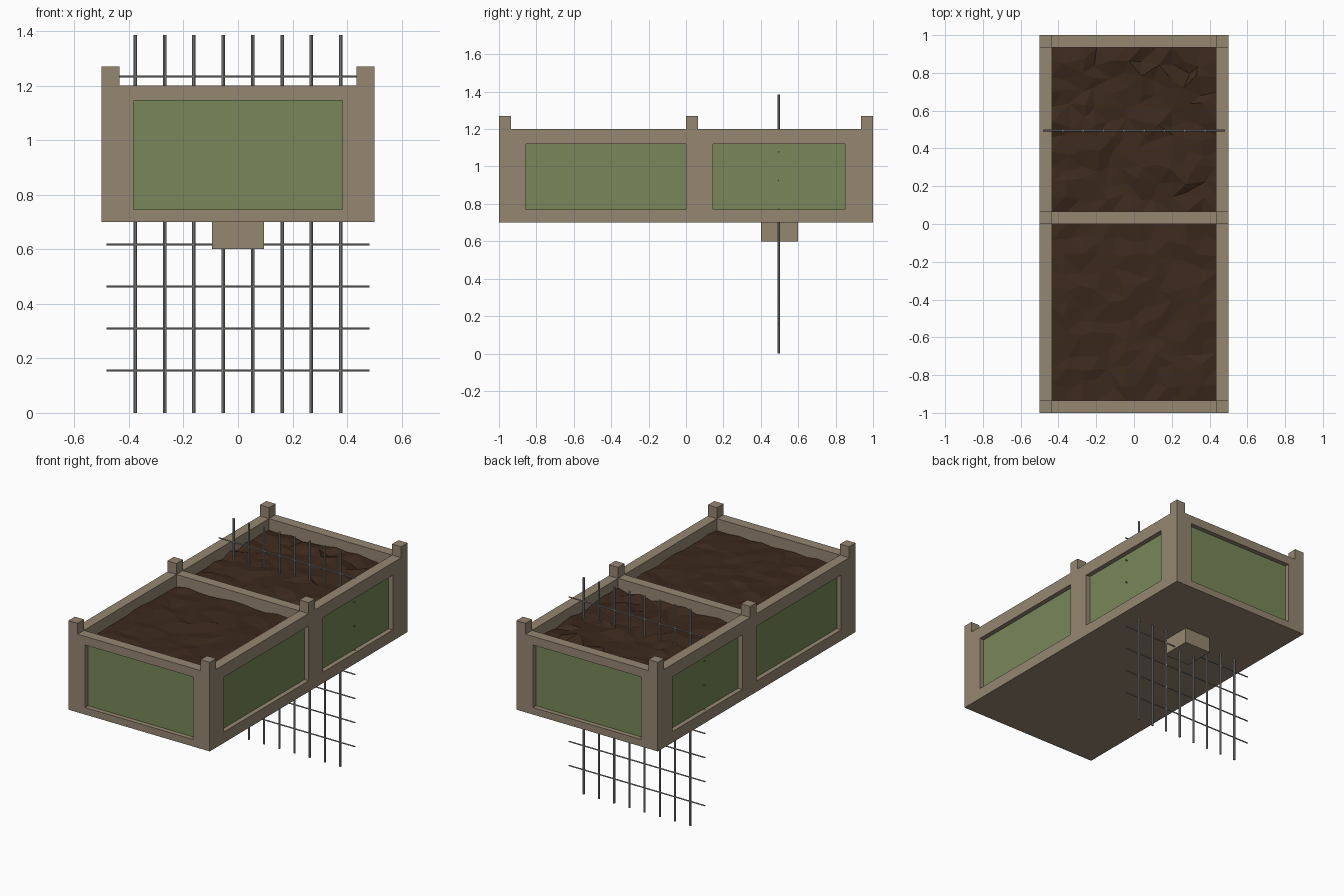
import bpy, bmesh, random
from mathutils import Matrix, Vector

if "Cube" in bpy.data.objects:
    bpy.data.objects.remove(bpy.data.objects["Cube"])

random.seed(7)


def material(name, rgb):
    m = bpy.data.materials.new(name)
    m.diffuse_color = (*rgb, 1)
    m.use_nodes = True
    m.node_tree.nodes["Principled BSDF"].inputs["Base Color"].default_value = m.diffuse_color
    return m


WOOD = material("wood", (0.30, 0.24, 0.165))
GREEN = material("green_paint", (0.185, 0.245, 0.10))
SOIL = material("soil", (0.045, 0.022, 0.012))
STEEL = material("steel", (0.30, 0.30, 0.31))


def add_box(bm, x0, x1, y0, y1, z0, z1):
    size = Vector((x1 - x0, y1 - y0, z1 - z0))
    mid = Vector((x0 + x1, y0 + y1, z0 + z1)) / 2
    bmesh.ops.create_cube(bm, size=1, matrix=Matrix.Translation(mid) @ Matrix.Diagonal((*size, 1)))


def finish(bm, name, mat=None):
    me = bpy.data.meshes.new(name)
    bm.to_mesh(me)
    bm.free()
    if mat:
        me.materials.append(mat)
    ob = bpy.data.objects.new(name, me)
    bpy.context.collection.objects.link(ob)
    return ob


def boxes(name, mat, spans):
    bm = bmesh.new()
    for s in spans:
        add_box(bm, *s)
    return finish(bm, name, mat)


# Main dimensions
W, L, Z0, Z1 = 0.5, 1.0, 0.7, 1.2
T = 0.065            # wall thickness
RECESS, THICK = 0.03, 0.01
BEDS = [(-L + T, 0), (T, L - T)]
SIDE_PANELS = [(-0.855, 0.0), (0.145, 0.85)]


def panel_spans(near, far):
    """Boxes for all six panels, between two depths below the outer faces."""
    spans = []
    for s in (-1, 1):
        y = sorted((s * (L - near), s * (L - far)))
        spans.append((-0.383, 0.383, *y, 0.745, 1.145))
        x = sorted((s * (W - near), s * (W - far)))
        spans += [(*x, y0, y1, 0.77, 1.12) for y0, y1 in SIDE_PANELS]
    return spans


# Planter box: solid block with two beds and six panel recesses cut out
planter = boxes("planter_box", WOOD, [(-W, W, -L, L, Z0, Z1)])
cutter = boxes("planter_cutter", WOOD,
               [(-W + T, W - T, y0, y1, 0.74, 1.3) for y0, y1 in BEDS]
               + panel_spans(-0.05, RECESS + THICK / 2))
mod = planter.modifiers.new("cut", 'BOOLEAN')
mod.operation = 'DIFFERENCE'
mod.solver = 'EXACT'
mod.object = cutter
dg = bpy.context.evaluated_depsgraph_get()
planter_mesh = bpy.data.meshes.new_from_object(planter.evaluated_get(dg))
planter.modifiers.clear()
planter.data = planter_mesh
bpy.data.objects.remove(cutter)

# Green panels sitting in the recesses
for name, span in zip(("front_panel", "left_front_panel", "left_back_panel",
                       "back_panel", "right_front_panel", "right_back_panel"),
                      panel_spans(RECESS, RECESS + THICK)):
    boxes(name, GREEN, [span])

# Post tops at the corners and the divider
boxes("post_tops", WOOD, [(*sorted((s * W, s * (W - T))), y, y + T, Z1, 1.27)
                          for s in (-1, 1) for y in (-L, 0, L - T)])

# Block under the back bed
boxes("bottom_block", WOOD, [(-0.095, 0.095, 0.4, 0.6, 0.6, Z0)])


# Low-poly lumpy soil in each bed
def soil(name, y0, y1, rough):
    bm = bmesh.new()
    n = 11
    bmesh.ops.create_grid(bm, x_segments=n, y_segments=n, size=0.5)
    jit = lambda a: random.uniform(-a, a)
    for v in bm.verts:
        edge = v.is_boundary
        x = v.co.x + (0 if edge else jit(0.03))
        y = v.co.y + (0 if edge else jit(0.03))
        v.co = (x * 2 * (W - T), (y0 + y1) / 2 + y * (y1 - y0), 1.13 + jit(rough))
    bmesh.ops.triangulate(bm, faces=bm.faces[:], quad_method='SHORT_EDGE')
    finish(bm, name, SOIL)


soil("front_soil", *BEDS[0], 0.009)
soil("back_soil", *BEDS[1], 0.014)


# Wire trellis through the back bed
def rod(bm, centre, length, radius, axis):
    rot = Matrix.Rotation(1.5707963, 4, 'Y') if axis == 'X' else Matrix()
    bmesh.ops.create_cone(bm, cap_ends=True, segments=8, radius1=radius, radius2=radius,
                          depth=length, matrix=Matrix.Translation(centre) @ rot)


bm = bmesh.new()
for i in range(8):
    rod(bm, (-0.377 + i * 0.1077, 0.495, 0.6925), 1.385, 0.0065, 'Z')
finish(bm, "trellis_uprights", STEEL)
bm = bmesh.new()
for i in range(8):
    rod(bm, (0, 0.495, 0.155 + i * 0.154), 0.964, 0.004, 'X')
finish(bm, "trellis_crossbars", STEEL)
